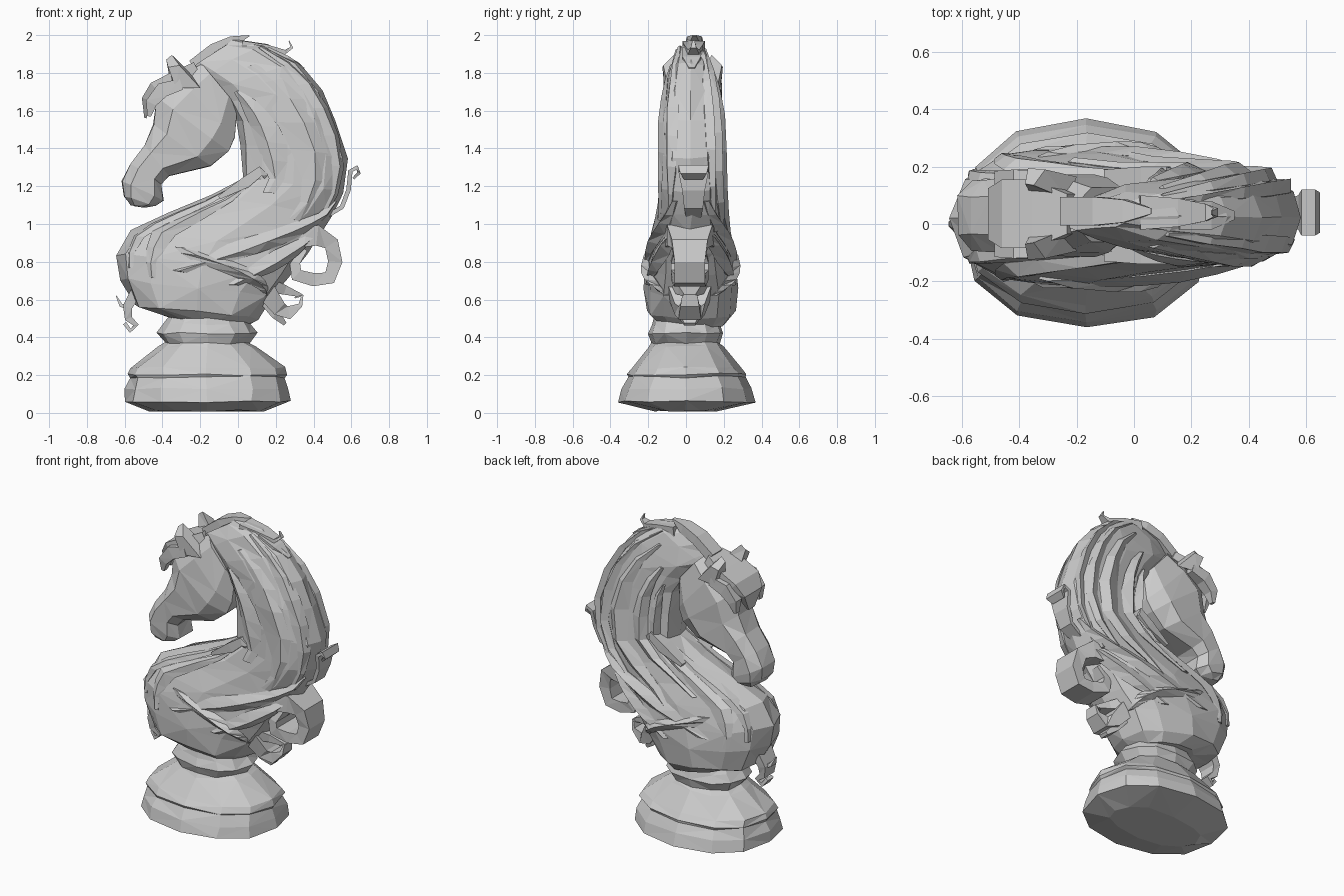
import bpy, math, random
from mathutils import Vector

random.seed(4)


def make(name, rings, jitter=0.0):
    """Skin a list of equal-sized rings into a closed flat-shaded mesh."""
    n = len(rings[0])
    verts = [Vector(p) + Vector([random.uniform(-jitter, jitter) for _ in range(3)])
             for r in rings for p in r]
    faces = []
    for i in range(len(rings) - 1):
        for j in range(n):
            a, b = i * n + j, i * n + (j + 1) % n
            if (i + j) % 2:
                faces += [(a, b, b + n), (a, b + n, a + n)]
            else:
                faces += [(a, b, a + n), (b, b + n, a + n)]
    faces += [tuple(range(n))[::-1], tuple(range(len(verts) - n, len(verts)))]
    me = bpy.data.meshes.new(name)
    me.from_pydata(verts, [], faces)
    ob = bpy.data.objects.new(name, me)
    bpy.context.collection.objects.link(ob)
    return ob


def point(sec, t, e=0.76, yc=0.025):
    """Point at angle t on a rounded section: front x,z, back x,z, half width."""
    fx, fz, bx, bz, w = sec
    soft = lambda v: math.copysign(abs(v) ** e, v)
    c, s = soft(math.cos(t)), soft(math.sin(t))
    return Vector(((fx + bx) / 2 + c * (bx - fx) / 2, yc + s * w,
                   (fz + bz) / 2 + c * (bz - fz) / 2))


def loft(name, secs, n=10, e=0.76, yc=0.025, jitter=0.0, turn=0.0):
    return make(name, [[point(s, turn + 2 * math.pi * j / n, e, yc) for j in range(n)]
                       for s in secs], jitter)


def ribbon(name, path, yc=0.03):
    """Flat curled band; path rows are x, z, half thickness, half width."""
    secs = []
    for i, (x, z, h, w) in enumerate(path):
        a, b = path[max(i - 1, 0)], path[min(i + 1, len(path) - 1)]
        d = Vector((b[0] - a[0], b[1] - a[1])).normalized()
        secs.append((x - d.y * h, z + d.x * h, x + d.y * h, z - d.x * h, w))
    return loft(name, secs, 4, 0.01, yc, 0.0, math.pi / 4)


# Turned pedestal: z, x radius, y radius
profile = [(0.01, 0.31, 0.16), (0.06, 0.44, 0.365), (0.13, 0.435, 0.34), (0.19, 0.41, 0.31),
           (0.205, 0.425, 0.315), (0.24, 0.41, 0.285), (0.35, 0.26, 0.20),
           (0.37, 0.225, 0.18), (0.42, 0.265, 0.20), (0.47, 0.23, 0.18), (0.52, 0.2, 0.16)]
rings = []
for z, rx, ry in profile:
    sec = (-0.165 - rx, z, -0.165 + rx, z, ry)
    rings.append([point(sec, k * math.pi / 6, 0.87, 0.0) for k in range(12)])
make("pedestal", rings, 0.006)

# Chest flowing up into the arched neck
body = [(-0.36, 0.50, 0.02, 0.45, 0.18), (-0.55, 0.57, 0.10, 0.50, 0.235),
        (-0.62, 0.71, 0.18, 0.62, 0.245), (-0.64, 0.84, 0.28, 0.72, 0.235),
        (-0.57, 0.97, 0.36, 0.84, 0.215), (-0.36, 1.06, 0.44, 0.95, 0.19),
        (-0.13, 1.15, 0.50, 1.04, 0.175), (0.02, 1.25, 0.56, 1.17, 0.165),
        (0.01, 1.42, 0.585, 1.35, 0.16), (-0.01, 1.55, 0.52, 1.55, 0.155),
        (-0.06, 1.65, 0.44, 1.71, 0.14), (-0.12, 1.72, 0.32, 1.85, 0.12),
        (-0.20, 1.78, 0.15, 1.955, 0.085), (-0.25, 1.82, -0.02, 1.975, 0.045)]
loft("body_and_neck", body, 12, jitter=0.008)


def lock(name, r0, r1, t0, t1, lift, spread=0.17):
    """Raised hair ridge following the body surface between two section rows."""
    rings, steps = [], 7
    for k in range(steps + 1):
        u = k / steps
        r, t = r0 + (r1 - r0) * u, math.radians(t0 + (t1 - t0) * u)
        i = min(int(r), len(body) - 2)
        f = r - i
        sec = [a + (b - a) * f for a, b in zip(body[i], body[i + 1])]
        taper = 0.15 + 0.85 * math.sin(math.pi * min(0.95, u + 0.05))
        mid = point(sec, 0) * 0.5 + point(sec, math.pi) * 0.5
        p = point(sec, t)
        out = Vector((0.4 * (p - mid).x, 1.6 * (p - mid).y, 0.4 * (p - mid).z)).normalized()
        d = spread * taper
        rings.append([point(sec, t - d), p + out * lift * taper, point(sec, t + d),
                      p - out * 0.04])
    make(name, rings, 0.003)


# Mane locks: many narrow ones on the far side, few broad ones on the near side
for a, b, t0, t1 in ((12.5, 5, 28, 40), (12, 4.2, 52, 62), (11.5, 3.5, 78, 85),
                     (10.5, 4.5, 103, 108), (9.5, 5.5, 125, 128)):
    lock("mane_lock", a, b, t0, t1, 0.035)
for a, b, t0, t1 in ((12, 6, -40, -35), (11.5, 5.5, -85, -65), (10.5, 6.5, -125, -100)):
    lock("mane_lock", a, b, t0, t1, 0.022, 0.33)

# Locks over the chest and broad folds across the flank
for side in (1, -1):
    for a, b, t0, t1 in ((7, 2.5, 150, 145), (6.5, 2.2, 130, 120)):
        lock("chest_lock", a, b, side * t0, side * t1, 0.025, 0.2)
    for a, b, t0, t1 in ((6.6, 2.6, 25, 100), (5.2, 2.3, 20, 70), (3.6, 2.0, 105, 25)):
        lock("flank_fold", a, b, side * t0, side * t1, 0.035, 0.27)

# Head from poll to a broad muzzle
head = [(-0.20, 1.85, 0.00, 1.62, 0.10), (-0.33, 1.79, -0.01, 1.45, 0.135),
        (-0.44, 1.68, -0.04, 1.38, 0.15), (-0.455, 1.53, -0.14, 1.30, 0.145),
        (-0.50, 1.42, -0.36, 1.25, 0.135), (-0.57, 1.32, -0.40, 1.21, 0.13),
        (-0.62, 1.23, -0.39, 1.12, 0.13), (-0.605, 1.15, -0.43, 1.095, 0.12),
        (-0.57, 1.10, -0.49, 1.085, 0.09)]
loft("head", head, 8, 0.7, 0.03, 0.004, math.pi / 8)

# Ears and brows in mirrored pairs
for side in (1, -1):
    yc = 0.035
    base = [(-0.36, yc + side * 0.07, 1.76), (-0.23, yc + side * 0.05, 1.78),
            (-0.20, yc + side * 0.13, 1.72), (-0.33, yc + side * 0.15, 1.72)]
    tip = [(-0.38, yc + side * 0.105, 1.87), (-0.35, yc + side * 0.10, 1.895),
           (-0.31, yc + side * 0.155, 1.84), (-0.37, yc + side * 0.16, 1.83)]
    make("ear", [base, tip])
    ribbon("brow", [(-0.30, 1.74, 0.03, 0.03), (-0.40, 1.71, 0.04, 0.035),
                    (-0.46, 1.64, 0.03, 0.03), (-0.47, 1.57, 0.01, 0.015)], yc + side * 0.12)
    # Small curl on the side of the neck base
    ribbon("side_curl", [(-0.10, 1.14, 0.01, 0.03), (0.04, 1.22, 0.03, 0.04),
                         (0.12, 1.28, 0.025, 0.04), (0.15, 1.25, 0.015, 0.025)],
           0.03 + side * 0.13)

# Forelock over the forehead
ribbon("forelock", [(-0.22, 1.83, 0.03, 0.07), (-0.34, 1.77, 0.035, 0.12),
                    (-0.44, 1.72, 0.035, 0.12), (-0.485, 1.66, 0.025, 0.09),
                    (-0.49, 1.56, 0.006, 0.03)], 0.035)

# Loose crest tips
ribbon("crest_tip", [(-0.24, 1.84, 0.03, 0.05), (-0.13, 1.925, 0.03, 0.05),
                     (-0.03, 1.965, 0.03, 0.04), (0.06, 1.997, 0.003, 0.01)], 0.045)
ribbon("crest_tip", [(0.02, 1.94, 0.03, 0.06), (0.15, 1.925, 0.025, 0.05),
                     (0.25, 1.91, 0.012, 0.03), (0.285, 1.935, 0.008, 0.015),
                     (0.27, 1.97, 0.002, 0.006)], 0.04)
ribbon("crest_tip", [(0.15, 1.91, 0.03, 0.05), (0.26, 1.865, 0.025, 0.05),
                     (0.35, 1.825, 0.003, 0.015)])

# Curled hair on the back of the neck
ribbon("back_curl", [(0.47, 1.04, 0.01, 0.04), (0.55, 1.09, 0.012, 0.05),
                     (0.585, 1.18, 0.012, 0.06), (0.595, 1.28, 0.012, 0.08),
                     (0.63, 1.30, 0.012, 0.08), (0.64, 1.27, 0.01, 0.07),
                     (0.61, 1.24, 0.006, 0.05)], 0.04)

# Large looped curl behind the body
ribbon("looped_curl", [(0.28, 0.92, 0.05, 0.14), (0.42, 0.94, 0.055, 0.12),
                       (0.495, 0.895, 0.04, 0.095), (0.515, 0.80, 0.038, 0.08),
                       (0.485, 0.715, 0.036, 0.08), (0.40, 0.705, 0.035, 0.085),
                       (0.31, 0.73, 0.035, 0.10), (0.30, 0.80, 0.03, 0.10),
                       (0.35, 0.87, 0.02, 0.08)], 0.02)

# Small tail curl under the flank
ribbon("tail_curl", [(0.08, 0.72, 0.05, 0.14), (0.16, 0.63, 0.05, 0.11),
                     (0.22, 0.55, 0.04, 0.08), (0.27, 0.53, 0.035, 0.06),
                     (0.33, 0.57, 0.012, 0.05), (0.34, 0.62, 0.008, 0.04),
                     (0.30, 0.61, 0.004, 0.03)], 0.02)
ribbon("tail_tip", [(0.14, 0.60, 0.03, 0.08), (0.20, 0.52, 0.025, 0.06),
                    (0.25, 0.47, 0.01, 0.03)], 0.02)
ribbon("tail_fork", [(0.15, 0.68, 0.04, 0.12), (0.25, 0.65, 0.025, 0.06),
                     (0.34, 0.62, 0.008, 0.03)], 0.02)

# Chest curl at the front
ribbon("chest_curl", [(-0.54, 0.64, 0.03, 0.07), (-0.585, 0.56, 0.025, 0.06),
                      (-0.58, 0.50, 0.02, 0.05), (-0.54, 0.465, 0.014, 0.045),
                      (-0.57, 0.435, 0.012, 0.04), (-0.60, 0.475, 0.01, 0.03)], 0.0)
ribbon("chest_tip", [(-0.57, 0.56, 0.015, 0.04), (-0.62, 0.57, 0.01, 0.03),
                     (-0.645, 0.62, 0.002, 0.008)], 0.0)
